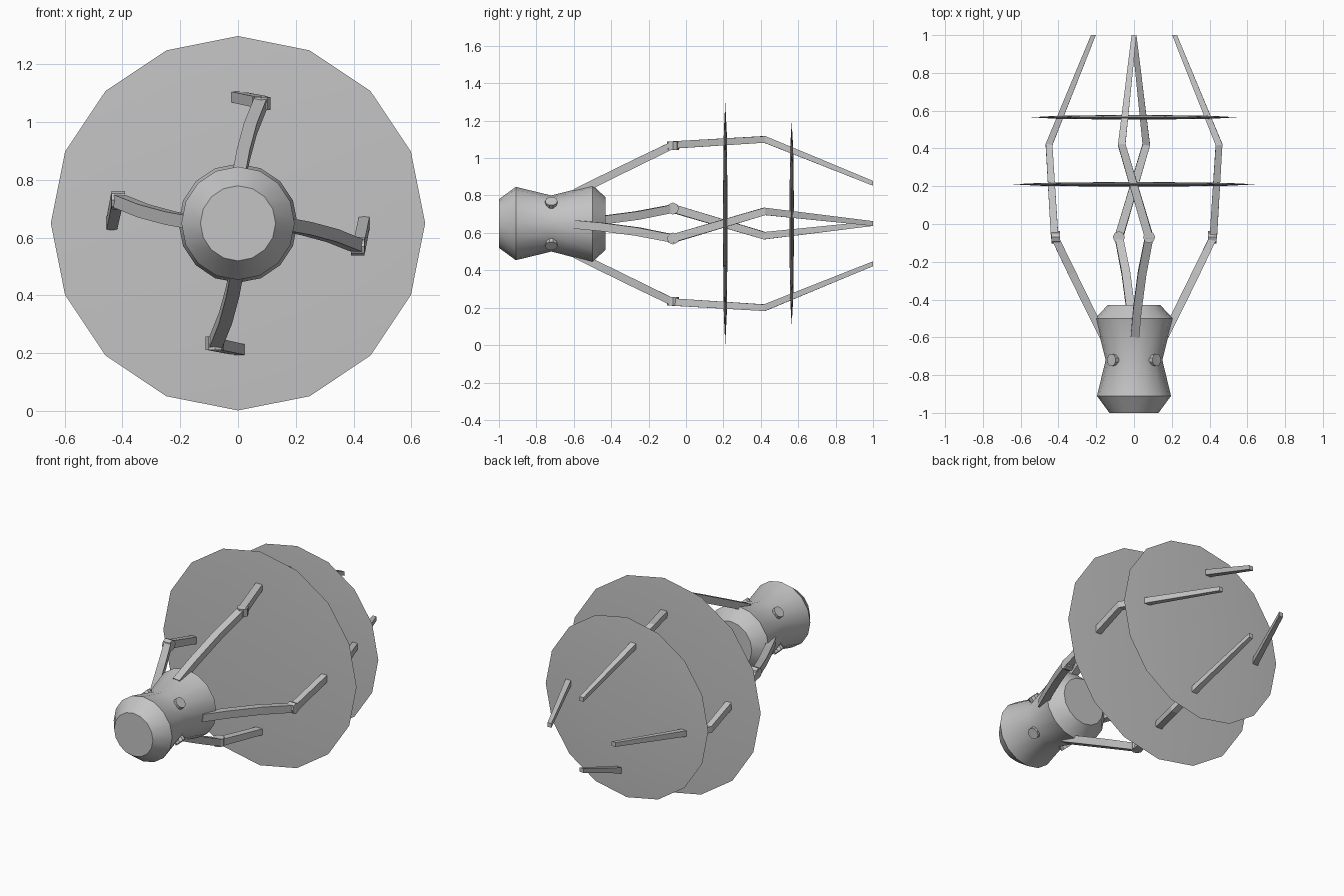
import bpy, bmesh, math
from mathutils import Vector, Matrix

if "Cube" in bpy.data.objects:
    bpy.data.objects.remove(bpy.data.objects["Cube"])

AXIS_Z = 0.65

grey = bpy.data.materials.new("light grey")
grey.diffuse_color = (0.55, 0.55, 0.55, 1)
grey.use_nodes = True
grey.node_tree.nodes["Principled BSDF"].inputs["Base Color"].default_value = grey.diffuse_color


def finish(name, bm, smooth=True):
    bmesh.ops.recalc_face_normals(bm, faces=bm.faces)
    me = bpy.data.meshes.new(name)
    bm.to_mesh(me)
    bm.free()
    me.materials.append(grey)
    ob = bpy.data.objects.new(name, me)
    bpy.context.collection.objects.link(ob)
    ob.location.z = AXIS_Z
    if smooth:
        bpy.context.view_layer.objects.active = ob
        ob.select_set(True)
        bpy.ops.object.shade_smooth_by_angle(angle=math.radians(30))
        ob.select_set(False)
    return ob


def lathe(name, profile, sides=16):
    """Revolve (y, radius) points around the long axis."""
    bm = bmesh.new()
    rings = []
    for y, r in profile:
        rings.append([bm.verts.new((r * math.sin(2 * math.pi * i / sides), y,
                                    r * math.cos(2 * math.pi * i / sides)))
                      for i in range(sides)])
    for a, b in zip(rings, rings[1:]):
        for i in range(sides):
            j = (i + 1) % sides
            bm.faces.new((a[i], a[j], b[j], b[i]))
    bm.faces.new(rings[0])
    bm.faces.new(rings[-1])
    return finish(name, bm)


def peg(name, angle, y, t, r, radius, depth, sides):
    """Short cylinder pointing away from the long axis."""
    bm = bmesh.new()
    bmesh.ops.create_cone(bm, cap_ends=True, segments=sides, radius1=radius,
                          radius2=radius, depth=depth)
    bmesh.ops.transform(bm, matrix=Matrix.Rotation(angle, 4, 'Y') @
                        Matrix.Translation((t, y, r)), verts=bm.verts)
    return finish(name, bm)


def arm(name, angle):
    """Bent bar: y, sideways offset, radius, width, thickness."""
    pts = [(-0.59, 0.005, 0.165, 0.045, 0.042),
           (-0.45, 0.018, 0.235, 0.045, 0.042),
           (-0.26, 0.043, 0.328, 0.045, 0.042),
           (-0.07, 0.080, 0.420, 0.045, 0.040),
           (0.42, -0.065, 0.450, 0.040, 0.036),
           (1.00, 0.0, 0.215, 0.026, 0.026)]
    rot = Matrix.Rotation(angle, 3, 'Y')
    path = [Vector((t, y, r)) for y, t, r, w, h in pts]
    bm = bmesh.new()
    rings = []
    for i, p in enumerate(path):
        d = Vector()
        if i:
            d += (p - path[i - 1]).normalized()
        if i < len(path) - 1:
            d += (path[i + 1] - p).normalized()
        # cut the far end square to the long axis
        d = d.normalized() if i < len(path) - 1 else Vector((0, 1, 0))
        u = (Vector((1, 0, 0)) - d * d.x).normalized()
        v = u.cross(d)
        w, h = pts[i][3] / 2, pts[i][4] / 2
        rings.append([bm.verts.new(rot @ (p + u * w * a + v * h * b))
                      for a, b in ((-1, -1), (1, -1), (1, 1), (-1, 1))])
    for a, b in zip(rings, rings[1:]):
        for i in range(4):
            j = (i + 1) % 4
            bm.faces.new((a[i], a[j], b[j], b[i]))
    bm.faces.new(rings[0])
    bm.faces.new(rings[-1])
    return finish(name, bm, smooth=False)


# Waisted body at the front
lathe("body", [(-1.0, 0.13), (-0.91, 0.196), (-0.72, 0.15),
               (-0.5, 0.206), (-0.43, 0.14)])

# Two thin plates with knife edges
for label, y, r in (("large_disc", 0.21, 0.648), ("small_disc", 0.565, 0.545)):
    lathe(label, [(y - 0.012, 0.2 * r), (y - 0.008, 0.75 * r), (y, r),
                  (y + 0.008, 0.75 * r), (y + 0.012, 0.2 * r)])

# Four arms with joints, and four body studs between them
for k in range(4):
    a = k * math.pi / 2
    arm(f"arm_{k + 1}", a)
    peg(f"arm_joint_{k + 1}", a, -0.07, 0.08, 0.415, 0.032, 0.046, 8)
    peg(f"body_stud_{k + 1}", a + math.pi / 4, -0.72, 0, 0.14, 0.033, 0.06, 10)
